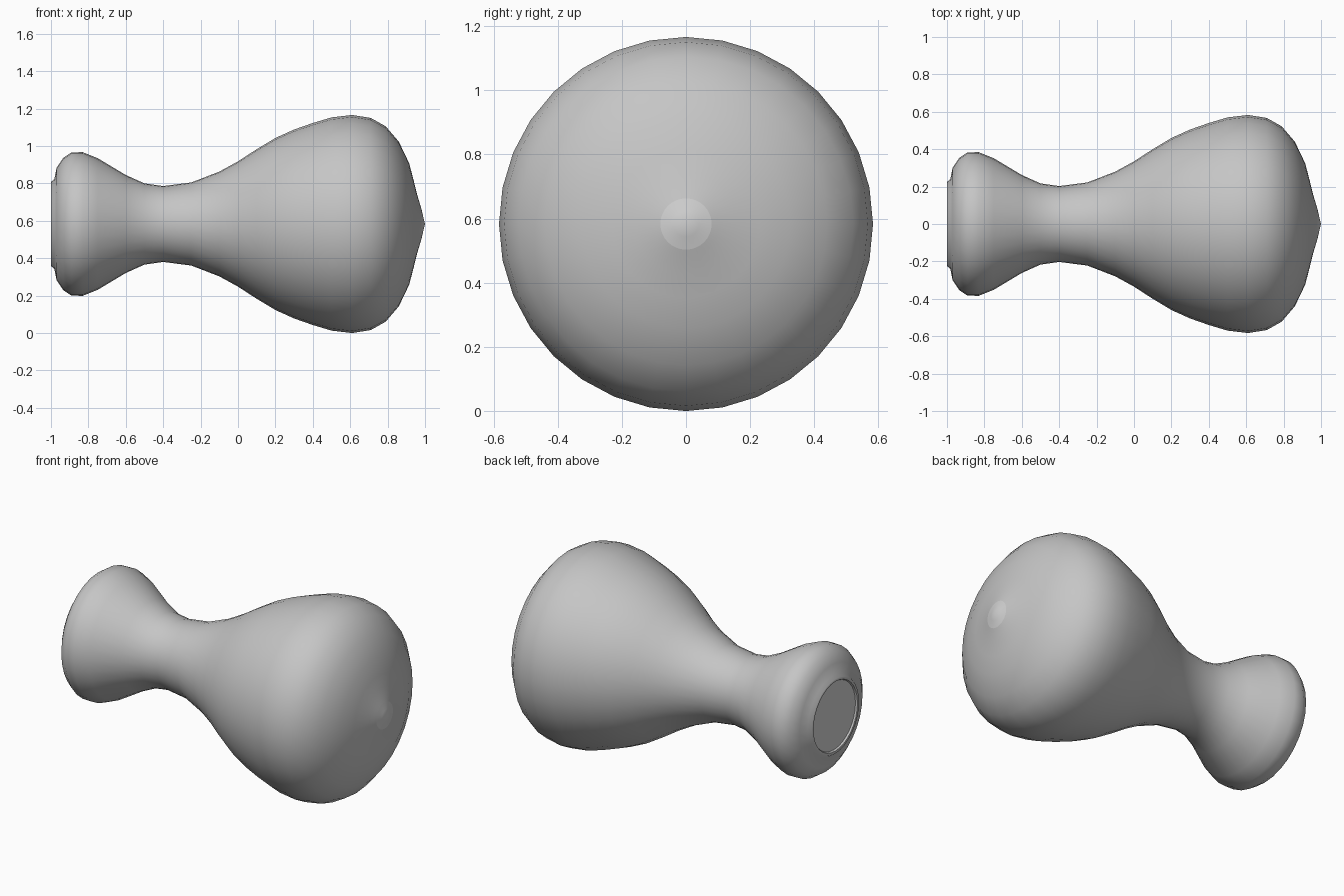
import bpy, bmesh, math

if "Cube" in bpy.data.objects:
    bpy.data.objects.remove(bpy.data.objects["Cube"])

SEG = 32
AXIS_Z = 0.583


def material(name, v):
    m = bpy.data.materials.new(name)
    m.diffuse_color = (v, v, v, 1)
    m.use_nodes = True
    m.node_tree.nodes["Principled BSDF"].inputs["Base Color"].default_value = m.diffuse_color
    return m


def lathe(name, profile, mat, sharp=40):
    """Revolve (x, radius) points around the horizontal x axis."""
    bm = bmesh.new()
    rings = []
    for x, r in profile:
        if r == 0:
            rings.append([bm.verts.new((x, 0, AXIS_Z))] * SEG)
        else:
            rings.append([bm.verts.new((x, r * math.cos(2 * math.pi * i / SEG),
                                        AXIS_Z + r * math.sin(2 * math.pi * i / SEG)))
                          for i in range(SEG)])
    for a, b in zip(rings, rings[1:]):
        for i in range(SEG):
            j = (i + 1) % SEG
            loop = list(dict.fromkeys((a[i], a[j], b[j], b[i])))
            bm.faces.new(loop)
    # outward = away from the axis and, on the end caps, away from the middle
    bmesh.ops.recalc_face_normals(bm, faces=bm.faces)
    if profile[0][1] == 0 or profile[-1][1] == 0:
        side = 1 if profile[0][0] > 0 else -1
        if sum(f.normal.x for f in bm.faces) * side < 0:
            bmesh.ops.reverse_faces(bm, faces=bm.faces)
    me = bpy.data.meshes.new(name)
    bm.to_mesh(me)
    bm.free()
    ob = bpy.data.objects.new(name, me)
    bpy.context.collection.objects.link(ob)
    me.materials.append(mat)
    bpy.ops.object.select_all(action='DESELECT')
    ob.select_set(True)
    bpy.context.view_layer.objects.active = ob
    bpy.ops.object.shade_smooth_by_angle(angle=math.radians(sharp))
    return ob


grey = material("grey", 0.56)
light = material("light_grey", 0.64)

# flared, waisted body lying along x
lathe("body", [
    (-0.99, 0.205), (-1.0, 0.21), (-1.0, 0.225), (-0.982, 0.24), (-0.97, 0.30),
    (-0.935, 0.353), (-0.89, 0.383), (-0.83, 0.384), (-0.75, 0.352), (-0.6, 0.262),
    (-0.5, 0.217), (-0.4, 0.203), (-0.25, 0.222), (-0.1, 0.28), (0.0, 0.335),
    (0.1, 0.4), (0.2, 0.46), (0.3, 0.505), (0.4, 0.54), (0.5, 0.57), (0.61, 0.583),
    (0.71, 0.567), (0.79, 0.522), (0.86, 0.44), (0.915, 0.325), (0.94, 0.23),
    (0.957, 0.16), (0.975, 0.1), (0.981, 0.08)], grey, 60)

# round plate closing the narrow end
lathe("narrow_end_cap", [(-0.99, 0.205), (-0.991, 0)], light)

# small pointed button on the wide end
lathe("wide_end_tip", [(0.981, 0.08), (0.99, 0.04), (1.0, 0)], light)
